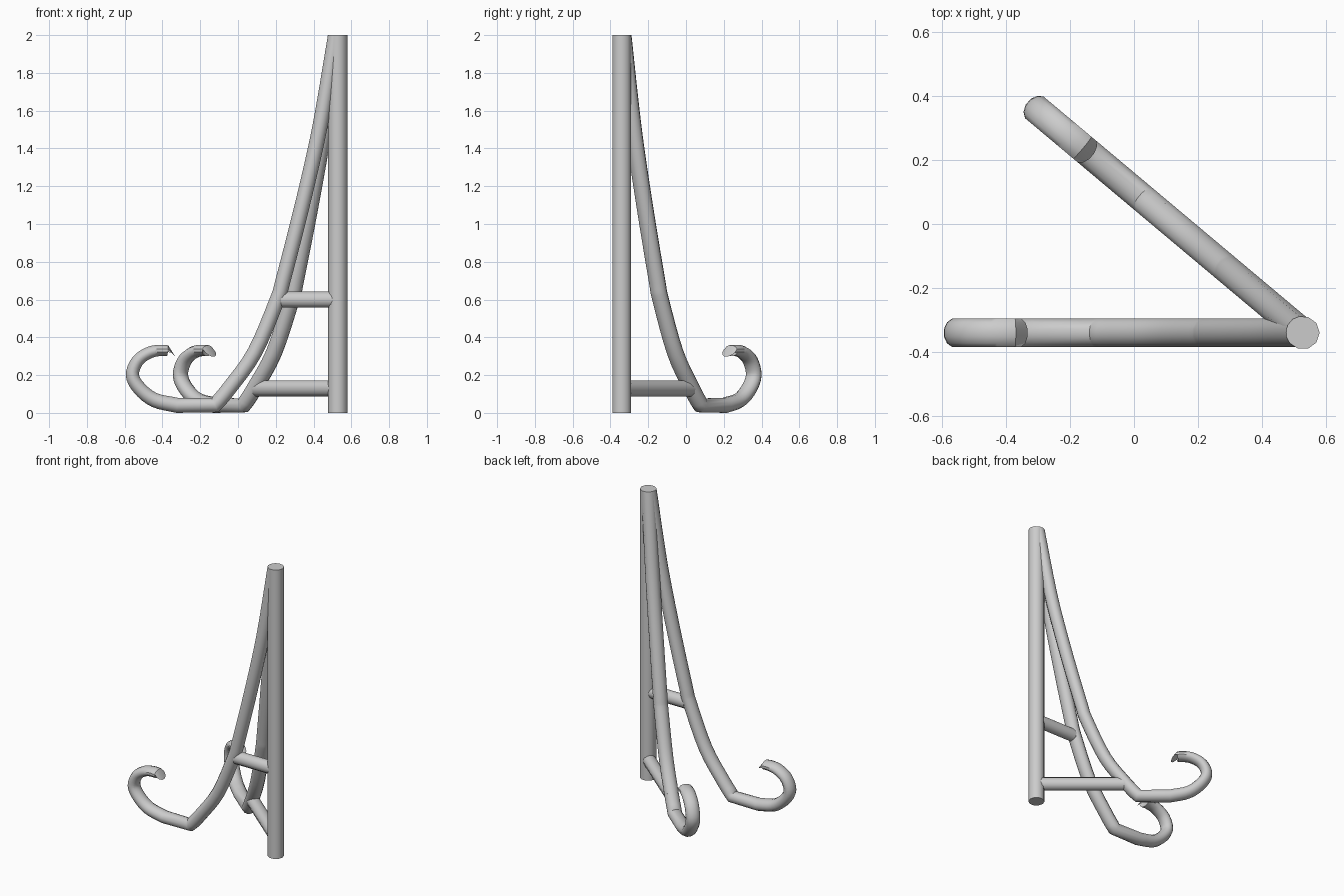
import bpy, bmesh, math
from mathutils import Vector

cube = bpy.data.objects.get("Cube")
if cube:
    bpy.data.objects.remove(cube)

metal = bpy.data.materials.new("grey metal")
metal.use_nodes = True
GREY = (0.6, 0.6, 0.6, 1)
metal.diffuse_color = GREY
metal.node_tree.nodes["Principled BSDF"].inputs["Base Color"].default_value = GREY

POLE = Vector((0.528, -0.34, 0))
UP = Vector((0, 0, 1))


def smooth_path(points, steps):
    """Catmull-Rom curve through 2D points."""
    p = [Vector(q) for q in points]
    p = [2 * p[0] - p[1]] + p + [2 * p[-1] - p[-2]]
    out = []
    for a, b, c, d in zip(p, p[1:], p[2:], p[3:]):
        for i in range(steps):
            t = i / steps
            out.append(b + (c - a) * t / 2 + (2 * a - 5 * b + 4 * c - d) * t * t / 2
                       + (3 * b - a - 3 * c + d) * t ** 3 / 2)
    return out + [p[-2]]


def sweep(name, path, out_dir, sizes, sides, ends=None):
    """Tube along a (reach, height) path in the upright plane of out_dir."""
    side = UP.cross(out_dir)
    bm = bmesh.new()
    rings = []
    for i, c in enumerate(path):
        before = (c - path[max(i - 1, 0)]).normalized()
        after = (path[min(i + 1, len(path) - 1)] - c).normalized()
        t = (before + after).normalized()
        n = Vector((-t.y, t.x))
        if ends and i in (0, len(path) - 1):
            n = Vector(ends[0 if i == 0 else 1])
        half, wide = sizes(i / (len(path) - 1))
        ring = []
        for k in range(sides):
            a = (k + 0.5) * math.tau / sides
            q = c + n * half * math.cos(a) / math.cos(math.pi / sides)
            ring.append(bm.verts.new(POLE + out_dir * q.x + UP * q.y
                                     + side * wide * math.sin(a)))
        rings.append(ring)
    for r, s in zip(rings, rings[1:]):
        for k in range(sides):
            j = (k + 1) % sides
            bm.faces.new((r[k], r[j], s[j], s[k]))
    bm.faces.new(rings[0])
    bm.faces.new(rings[-1])
    bmesh.ops.recalc_face_normals(bm, faces=bm.faces)
    mesh = bpy.data.meshes.new(name)
    bm.to_mesh(mesh)
    bm.free()
    obj = bpy.data.objects.new(name, mesh)
    bpy.context.collection.objects.link(obj)
    finish(obj)


def finish(obj):
    obj.data.materials.append(metal)
    bpy.ops.object.select_all(action='DESELECT')
    obj.select_set(True)
    bpy.context.view_layer.objects.active = obj
    bpy.ops.object.shade_smooth_by_angle(angle=math.radians(40))


# Upright pole
bpy.ops.mesh.primitive_cylinder_add(vertices=10, radius=0.052, depth=2,
                                    location=POLE + UP,
                                    rotation=(0, 0, math.pi / 2))
bpy.context.object.name = "upright_pole"
finish(bpy.context.object)

# Leg outline: long sweep down, short flat foot, open curl
sweep_down = smooth_path([(0.012, 2), (0.07, 1.65), (0.118, 1.4), (0.2, 1.05),
                          (0.29, 0.7), (0.32, 0.6), (0.44, 0.32), (0.575, 0.13),
                          (0.65, 0.04)], 4)
curl = smooth_path([(0.85, 0.04), (0.97, 0.068), (1.05, 0.13), (1.087, 0.2),
                    (1.06, 0.275), (1.0, 0.318), (0.94, 0.331), (0.887, 0.328)], 4)
leg_path = sweep_down + curl


def leg_size(t):
    return 0.04 - 0.012 * max(0, (t - 0.55) / 0.45), 0.046


# Two legs, each with one strut back to the pole
for label, angle, height, reach in (("right", 0, 0.6, 0.3),
                                    ("rear", 40, 0.13, 0.59)):
    a = math.radians(angle)
    out_dir = Vector((-math.cos(a), math.sin(a), 0))
    sweep(label + "_leg", leg_path, out_dir, leg_size, 12,
          ends=((1, 0), (0.95, 1.05)))
    strut = [Vector((0, height)), Vector((reach, height))]
    sweep(label + "_strut", strut, out_dir, lambda t: (0.042, 0.042), 10)
